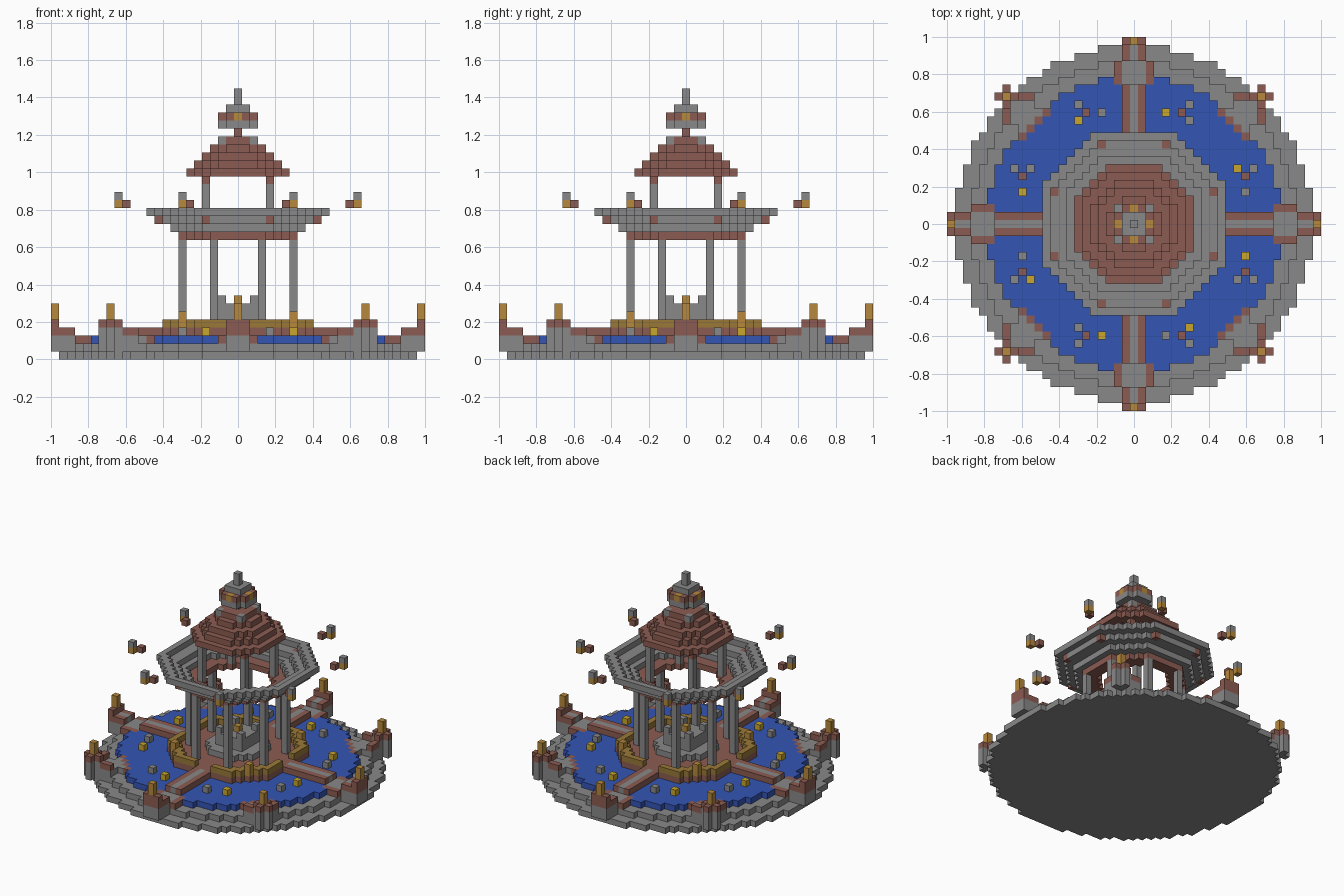
import bpy

cube = bpy.data.objects.get("Cube")
if cube:
    bpy.data.objects.remove(cube, do_unlink=True)

V = 2 / 47                      # block size
COLOURS = {
    "stone_grey": (0.25, 0.25, 0.25),
    "red_brown": (0.26, 0.107, 0.084),
    "water_blue": (0.034, 0.089, 0.456),
    "lamp_gold": (0.47, 0.25, 0.045),
    "lily_yellow": (0.58, 0.38, 0.026),
    "rail_ochre": (0.32, 0.19, 0.04),
}
GREY, BROWN, BLUE, GOLD, YELLOW, OCHRE = range(6)
materials = []
for name, rgb in COLOURS.items():
    m = bpy.data.materials.new(name)
    m.use_nodes = True
    m.diffuse_color = (*rgb, 1)
    bsdf = m.node_tree.nodes["Principled BSDF"]
    bsdf.inputs["Base Color"].default_value = (*rgb, 1)
    bsdf.inputs["Roughness"].default_value = 0.8
    materials.append(m)

grid = {}                       # block -> (part, colour)


def put(part, colour, cells, low, high=None):
    for x, y in cells:
        for z in range(low, (low if high is None else high) + 1):
            grid[x, y, z] = (part, colour)


SPAN = [(x, y) for x in range(-23, 24) for y in range(-23, 24)]


def disc(r):
    return {(x, y) for x, y in SPAN if x * x + y * y <= r * r}


def octagon(r, cut=None):
    cut = round(1.45 * r) if cut is None else cut
    return {(x, y) for x, y in SPAN if max(abs(x), abs(y)) <= r and abs(x) + abs(y) <= cut}


def rect(x0, x1, y0, y1):
    return {(x, y) for x in range(x0, x1 + 1) for y in range(y0, y1 + 1)}


def turn(cells):
    out = set()
    for x, y in cells:
        out |= {(x, y), (-y, x), (-x, -y), (y, -x)}
    return out


def mirror(cells):
    both = set(cells) | {(y, x) for x, y in cells}
    return {(sx * x, sy * y) for x, y in both for sx in (-1, 1) for sy in (-1, 1)}


# Round base and pool
put("base", GREY, disc(22.4), 0)
put("base", GREY, disc(20.5), 1)
put("pool", BLUE, disc(18.5), 2)

# Four corner shrines with lamp posts
put("corner_shrine", GREY, mirror(rect(13, 16, 13, 16)), 1, 2)
put("corner_shrine", GREY, mirror({(12, 14), (13, 13)}), 2)
put("corner_shrine", BROWN, mirror({(11, 14), (12, 13)}), 2)
put("corner_shrine", BROWN, mirror(rect(13, 16, 16, 16)), 3)
cross = mirror({(15, 16), (16, 16), (17, 16)})
put("corner_shrine", GREY, cross, 1, 3)
put("corner_shrine", BROWN, cross, 4)
put("corner_lamp", GOLD, mirror({(16, 16)}), 5, 6)

# Four bridges and their gates
put("bridge", BROWN, turn(rect(8, 17, -1, 1)), 2, 3)
put("bridge", GREY, turn(rect(8, 17, 0, 0)), 3)
put("gate", GREY, turn(rect(18, 20, -2, 2)), 1, 2)
put("gate", BROWN, turn(rect(18, 20, -2, -2) | rect(18, 20, 2, 2)), 2)
put("gate", GREY, turn(rect(21, 23, -1, 1)), 1, 2)
put("gate", BROWN, turn(rect(21, 23, -1, 1)), 3)
put("gate", GREY, turn(rect(21, 22, 0, 0)), 3)
put("gate", BROWN, turn(rect(23, 23, -1, 1)), 4)
put("gate_lamp", GOLD, turn({(23, 0)}), 5, 6)

# Lilies and stones on the pool
put("lily", YELLOW, turn({(13, 7), (4, 14)}), 3)
put("pool_stone", GREY, turn({(7, 13), (-4, 14)}), 3)

# Pavilion floor and railing, open at the bridges
put("floor", BROWN, octagon(9, 14), 2, 3)
rail = octagon(9, 14) - octagon(8, 12)
put("railing", OCHRE, {c for c in rail if min(map(abs, c)) > 1}, 4)
put("railing_post", GOLD, mirror({(7, 7)}), 4, 5)

# Central altar
put("altar", GREY, octagon(4), 4)
put("altar", GREY, octagon(2, 4), 5, 6)
put("altar", GREY, mirror({(2, 2)}), 7)
put("altar_lamp", GOLD, {(0, 0)}, 7)

# Lower pillars and flared lower roof
put("lower_pillar", GREY, mirror({(7, 3)}), 4, 14)
put("beam_ring", BROWN, octagon(7) - octagon(5), 15)
put("lower_roof", GREY, octagon(8) - octagon(7), 16)
put("lower_roof", GREY, octagon(10, 14) - octagon(8), 17)
put("lower_roof", GREY, octagon(11) - octagon(10, 14), 18)
put("lower_roof", BROWN, mirror({(10, 4)}), 17)

# Hanging lanterns around the roof
put("lantern_hook", BROWN, mirror({(14, 6)}), 19)
put("lantern", GOLD, mirror({(15, 7)}), 19)
put("lantern", GREY, mirror({(15, 7)}), 20)

# Upper pillars and stepped upper roof
put("upper_pillar", GREY, mirror({(4, 4)}), 16, 21)
put("upper_pillar", BROWN, mirror({(4, 4)}), 22)
for step in range(4):
    r = 6 - step
    put("upper_roof", BROWN, octagon(r) - octagon(r - 2), 23 + step)
put("upper_roof", BROWN, octagon(2, 3), 27)
put("upper_roof", GREY, mirror({(2, 2)}), 27)

# Finial
put("finial", BROWN, {(0, 0)}, 28)
put("finial", GREY, octagon(2, 3), 29)
put("finial", BROWN, octagon(2, 3), 30)
put("finial", GOLD, turn({(2, 0)}), 30)
put("finial", GREY, octagon(1, 2), 31)
put("finial", GREY, {(0, 0)}, 32, 33)

# Turn the blocks into meshes, keeping only exposed faces
parts = {}
for cell, (part, colour) in grid.items():
    parts.setdefault(part, []).append((cell, colour))

for part, blocks in parts.items():
    index, faces, tints = {}, [], []
    for cell, colour in blocks:
        for axis in range(3):
            for side in (0, 1):
                near = list(cell)
                near[axis] += 2 * side - 1
                if tuple(near) in grid:
                    continue
                loop = []
                for a, b in ((0, 0), (1, 0), (1, 1), (0, 1)):
                    p = list(cell)
                    p[axis] += side
                    p[(axis + 1) % 3] += a
                    p[(axis + 2) % 3] += b
                    loop.append(index.setdefault(tuple(p), len(index)))
                faces.append(loop if side else loop[::-1])
                tints.append(colour)
    mesh = bpy.data.meshes.new(part)
    points = [((x - 0.5) * V, (y - 0.5) * V, z * V) for x, y, z in index]
    mesh.from_pydata(points, [], faces)
    used = sorted(set(tints))
    for c in used:
        mesh.materials.append(materials[c])
    for poly, c in zip(mesh.polygons, tints):
        poly.material_index = used.index(c)
    mesh.update()
    bpy.context.collection.objects.link(bpy.data.objects.new(part, mesh))
